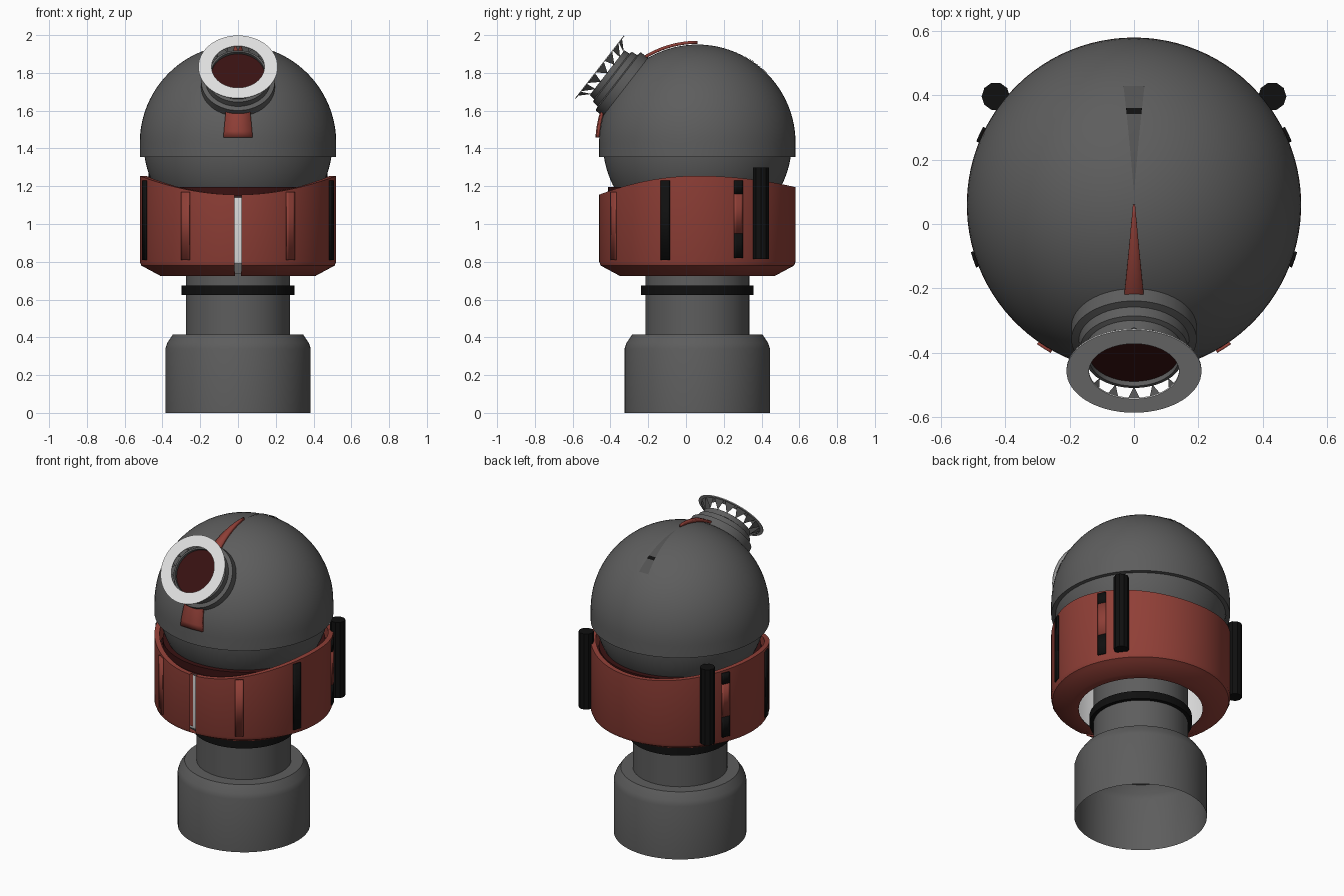
import bpy, bmesh, math
from math import sin, cos, pi, radians, sqrt
from mathutils import Vector, Matrix

if "Cube" in bpy.data.objects:
    bpy.data.objects.remove(bpy.data.objects["Cube"])


def material(name, colour):
    m = bpy.data.materials.new(name)
    m.use_nodes = True
    m.diffuse_color = (*colour, 1)
    m.node_tree.nodes["Principled BSDF"].inputs["Base Color"].default_value = (*colour, 1)
    return m


GREY = material("dark grey", (0.11, 0.11, 0.11))
SLOT = material("deep grey", (0.085, 0.085, 0.085))
RED = material("brick red", (0.28, 0.05, 0.038))
MAROON = material("maroon", (0.04, 0.006, 0.006))
BLACK = material("black", (0.005, 0.005, 0.005))
WHITE = material("off white", (0.75, 0.75, 0.75))

AXIS_Y = 0.06
HEAD = Vector((0, AXIS_Y, 1.43))
HEAD_R = 0.52


def finish(name, bm, mat, matrix=None, thick=0.0):
    bmesh.ops.remove_doubles(bm, verts=bm.verts, dist=1e-5)
    bmesh.ops.recalc_face_normals(bm, faces=bm.faces)
    if matrix:
        bm.transform(matrix)
    mesh = bpy.data.meshes.new(name)
    bm.to_mesh(mesh)
    bm.free()
    mesh.materials.append(mat)
    mesh.shade_smooth()
    mesh.set_sharp_from_angle(angle=radians(30))
    obj = bpy.data.objects.new(name, mesh)
    bpy.context.collection.objects.link(obj)
    if thick:
        mod = obj.modifiers.new("thickness", "SOLIDIFY")
        mod.thickness = thick
        mod.offset = 0
    return obj


def grid(name, point, nu, nv, mat, matrix=None, thick=0.0):
    """Surface through point(i, j) for i in 0..nu and j in 0..nv."""
    bm = bmesh.new()
    rows = [[bm.verts.new(point(i, j)) for j in range(nv + 1)] for i in range(nu + 1)]
    for i in range(nu):
        for j in range(nv):
            bm.faces.new((rows[i][j], rows[i + 1][j], rows[i + 1][j + 1], rows[i][j + 1]))
    bmesh.ops.dissolve_degenerate(bm, dist=1e-5, edges=bm.edges)
    return finish(name, bm, mat, matrix, thick)


ON_AXIS = Matrix.Translation((0, AXIS_Y, 0))


def revolve(name, profile, mat, matrix=ON_AXIS, sides=64):
    """Spin a (radius, height) profile around the local z axis."""
    def point(i, j):
        a = 2 * pi * i / sides
        r, z = profile[j]
        return r * cos(a), r * sin(a), z
    return grid(name, point, sides, len(profile) - 1, mat, matrix)


# Pedestal: open-bottomed base, neck and dark band
revolve("base", [(0.385, 0), (0.385, 0.34), (0.375, 0.37), (0.345, 0.415), (0.275, 0.415)], GREY)
revolve("neck", [(0.275, 0.41), (0.275, 0.96), (0, 0.96)], GREY)
revolve("neck_band", [(0.27, 0.625), (0.298, 0.625), (0.298, 0.675), (0.27, 0.675)], BLACK)

# Collar with a wavy rim and a narrow slit at the front
COLLAR = [(0.36, 0.725), (0.41, 0.725), (0.49, 0.768), (0.512, 0.78), (0.52, 0.8),
          (0.52, 1), (0.49, 1), (0.49, 0.81)]
SLIT = 0.038
STEPS = 96


def rim_height(a):
    t = -cos(a)
    return 1.255 - (0.1 if t < 0 else 0.06) * t * t


def collar_point(i, j):
    a = SLIT + (2 * pi - 2 * SLIT) * i / STEPS
    r, z = COLLAR[j]
    if z == 1:
        z = rim_height(a)
    return r * sin(a), AXIS_Y - r * cos(a), z


grid("collar", collar_point, STEPS, len(COLLAR) - 1, RED)
revolve("collar_liner", [(0.365, 0.735), (0.405, 0.735), (0.478, 0.79), (0.484, 0.81),
                         (0.484, 1.145)], WHITE)
revolve("collar_lip", [(0.489, 1.14), (0.472, 1.148), (0.472, 1.195), (0.43, 1.195)], MAROON)


# Thin vertical strips on the collar, mirrored left and right
def strip(name, angle, low, high, mat):
    half = 0.048
    def point(i, j):
        a = angle + half * (i / 2 - 1)
        return 0.524 * sin(a), AXIS_Y - 0.524 * cos(a), low + (high - low) * j
    return grid(name, point, 4, 1, mat, thick=0.009)


for side, s in (("left", 1), ("right", -1)):
    strip("front_strip_" + side, s * 0.56, 0.81, 1.17, RED)
    strip("side_strip_" + side, s * 1.24, 0.81, 1.23, BLACK)
    strip("rear_strip_middle_" + side, s * 2.0, 0.95, 1.16, RED)
    strip("rear_strip_low_" + side, s * 2.0, 0.82, 0.95, BLACK)
    strip("rear_strip_high_" + side, s * 2.0, 1.16, 1.23, BLACK)
    revolve("rear_post_" + side, [(0, 0.815), (0.044, 0.815), (0.044, 1.3), (0, 1.3)], BLACK,
            Matrix.Translation((s * 0.43, 0.397, 0)), 10)

# Head: inner ball below a slightly larger dome with a straight skirt
arc = [radians(90 * k / 24) for k in range(25)]
revolve("inner_ball", [(0.5 * cos(a), HEAD.z - 0.5 * sin(a)) for a in arc], GREY)
revolve("dome", [(0.495, 1.355), (HEAD_R, 1.355)]
        + [(HEAD_R * cos(a), HEAD.z + HEAD_R * sin(a)) for a in arc], GREY)


# Tapered bands over the dome, measured in degrees from the crown
def band(name, start, end, slope, radius, facing, mat, thick=0.0):
    n = 24
    def point(i, j):
        deg = start + (end - start) * i / n
        a = radians(deg)
        x = slope * (abs(deg) + 4 * facing) * (j - 1)
        r = sqrt(max(radius ** 2 - x * x, 0))
        return x, HEAD.y - facing * r * sin(a), HEAD.z + r * cos(a)
    return grid(name, point, n, 2, mat, thick=thick)


band("crest_front", 0, 87, 0.00085, 0.532, 1, RED, 0.016)
band("crest_rear", 4.5, 45, 0.0008, 0.523, -1, SLOT)
band("crest_rear_mark", 32.5, 35, 0.0008, 0.525, -1, BLACK)

# Eye: all parts spin round an axis pointing forward and up from the head centre
EYE = Matrix.Translation(HEAD) @ Matrix.Rotation(radians(52.2), 4, "X")
revolve("eye_body", [(0.195, 0.46), (0.195, 0.53), (0.172, 0.536), (0.168, 0.568),
                     (0.153, 0.574), (0.15, 0.605), (0.14, 0.605), (0.14, 0.58)], GREY, EYE)
revolve("eye_lens", [(0.142, 0.587), (0, 0.587)], MAROON, EYE)
revolve("eye_ring", [(0.14, 0.651), (0.14, 0.656), (0.21, 0.656), (0.21, 0.651),
                     (0.14, 0.651)], WHITE, EYE)

# Pointed struts carrying the ring
bm = bmesh.new()
COUNT = 16
for k in range(COUNT):
    a, h = 2 * pi * k / COUNT, pi / COUNT * 0.9
    bm.faces.new([bm.verts.new((r * cos(b), r * sin(b), z)) for r, b, z in
                  ((0.15, a, 0.6), (0.195, a + h, 0.652), (0.195, a - h, 0.652))])
finish("eye_struts", bm, GREY, EYE)
